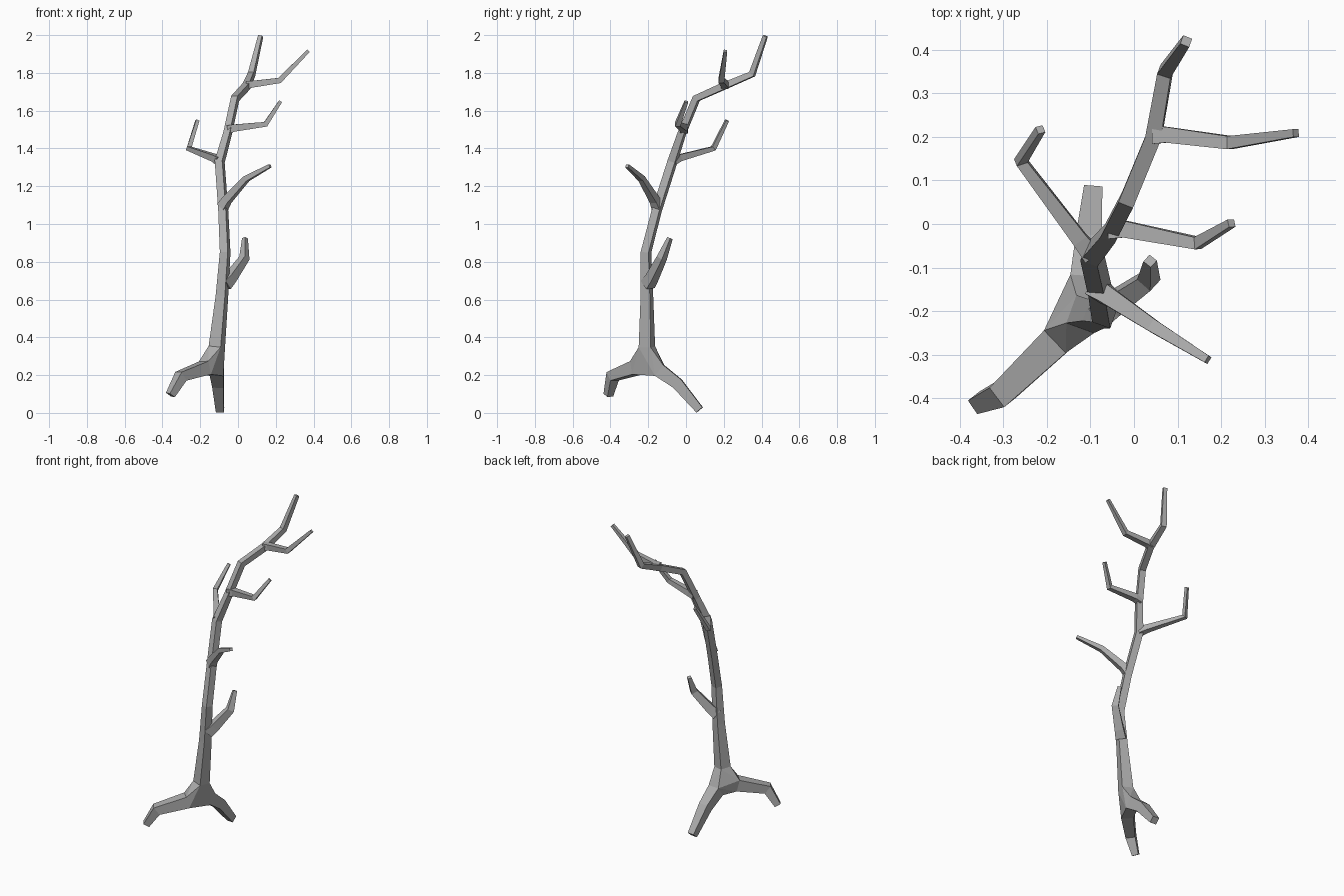
import bpy
import bmesh
from mathutils import Vector

if "Cube" in bpy.data.objects:
    bpy.data.objects.remove(bpy.data.objects["Cube"], do_unlink=True)

bark = bpy.data.materials.new("grey bark")
bark.use_nodes = True
colour = (0.42, 0.42, 0.42, 1)
bark.diffuse_color = colour
bark.node_tree.nodes["Principled BSDF"].inputs["Base Color"].default_value = colour


def ring(centre, along, side, half):
    """Four corners of a square section facing along the limb."""
    along = along.normalized()
    s = (side - along * side.dot(along)).normalized()
    t = along.cross(s)
    return [centre + (s * a + t * b) * half
            for a, b in ((1, 1), (-1, 1), (-1, -1), (1, -1))]


def rings(path, side=None):
    """Square sections, mitred at each bend, for (x, y, z, half width) points."""
    pts = [Vector(p[:3]) for p in path]
    if side is None:
        side = (pts[-1] - pts[0]).cross(Vector((0, 0, 1)))
    steps = [(b - a).normalized() for a, b in zip(pts, pts[1:])]
    dirs = [steps[0]] + [a + b for a, b in zip(steps, steps[1:])] + [steps[-1]]
    return [ring(p, d, Vector(side), q[3]) for p, d, q in zip(pts, dirs, path)]


def finish(name, bm):
    bmesh.ops.recalc_face_normals(bm, faces=bm.faces)
    mesh = bpy.data.meshes.new(name)
    bm.to_mesh(mesh)
    bm.free()
    mesh.materials.append(bark)
    bpy.context.collection.objects.link(bpy.data.objects.new(name, mesh))


def limb(name, sections):
    bm = bmesh.new()
    loops = [[bm.verts.new(c) for c in sec] for sec in sections]
    for a, b in zip(loops, loops[1:]):
        for i in range(4):
            j = (i + 1) % 4
            bm.faces.new((a[i], a[j], b[j], b[i]))
    bm.faces.new(loops[0])
    bm.faces.new(loops[-1])
    finish(name, bm)


def hull(name, corners):
    bm = bmesh.new()
    for c in corners:
        bm.verts.new(c)
    bmesh.ops.convex_hull(bm, input=bm.verts)
    finish(name, bm)


# Leaning main stem
trunk = rings([
    (-0.112, -0.207, 0.35, 0.034), (-0.085, -0.207, 0.62, 0.026),
    (-0.068, -0.212, 0.85, 0.022), (-0.078, -0.155, 1.07, 0.021),
    (-0.097, -0.072, 1.33, 0.021), (-0.055, -0.022, 1.48, 0.018),
    (-0.015, 0.055, 1.665, 0.018), (0.045, 0.2, 1.73, 0.018),
    (0.072, 0.35, 1.793, 0.016), (0.12, 0.42, 1.995, 0.011),
], (0.94, -0.34, 0))
limb("trunk", trunk)

# Two forked feet and the knot that joins them to the stem
front_foot = rings([(-0.175, -0.265, 0.238, 0.036),
                    (-0.302, -0.388, 0.194, 0.028),
                    (-0.358, -0.411, 0.095, 0.019)])
back_foot = rings([(-0.112, -0.14, 0.225, 0.036),
                   (-0.105, -0.045, 0.155, 0.03),
                   (-0.095, 0.072, 0.016, 0.021)])
limb("front_foot", front_foot)
limb("back_foot", back_foot)
hull("foot_knot", trunk[0] + front_foot[0] + back_foot[0])

# Side twigs: each leaves the stem, bends once and tapers
twigs = {
    "lowest_twig": [(-0.072, -0.203, 0.68, 0.03), (-0.04, -0.18, 0.715, 0.026),
                    (0.034, -0.128, 0.82, 0.02), (0.037, -0.085, 0.925, 0.011)],
    "front_twig": [(-0.082, -0.15, 1.09, 0.025), (-0.06, -0.165, 1.125, 0.021),
                   (0.045, -0.235, 1.24, 0.015), (0.17, -0.312, 1.308, 0.009)],
    "back_right_twig": [(-0.097, -0.07, 1.335, 0.022), (-0.125, -0.035, 1.35, 0.018),
                        (-0.26, 0.145, 1.4, 0.013), (-0.215, 0.217, 1.548, 0.009)],
    "left_twig": [(-0.055, -0.012, 1.5, 0.022), (-0.02, -0.012, 1.508, 0.019),
                  (0.146, -0.044, 1.528, 0.014), (0.224, 0.002, 1.648, 0.009)],
    "upper_left_twig": [(0.045, 0.205, 1.735, 0.021), (0.075, 0.205, 1.74, 0.018),
                        (0.22, 0.187, 1.76, 0.015), (0.372, 0.209, 1.916, 0.009)],
}
for name, path in twigs.items():
    limb(name, rings(path))
